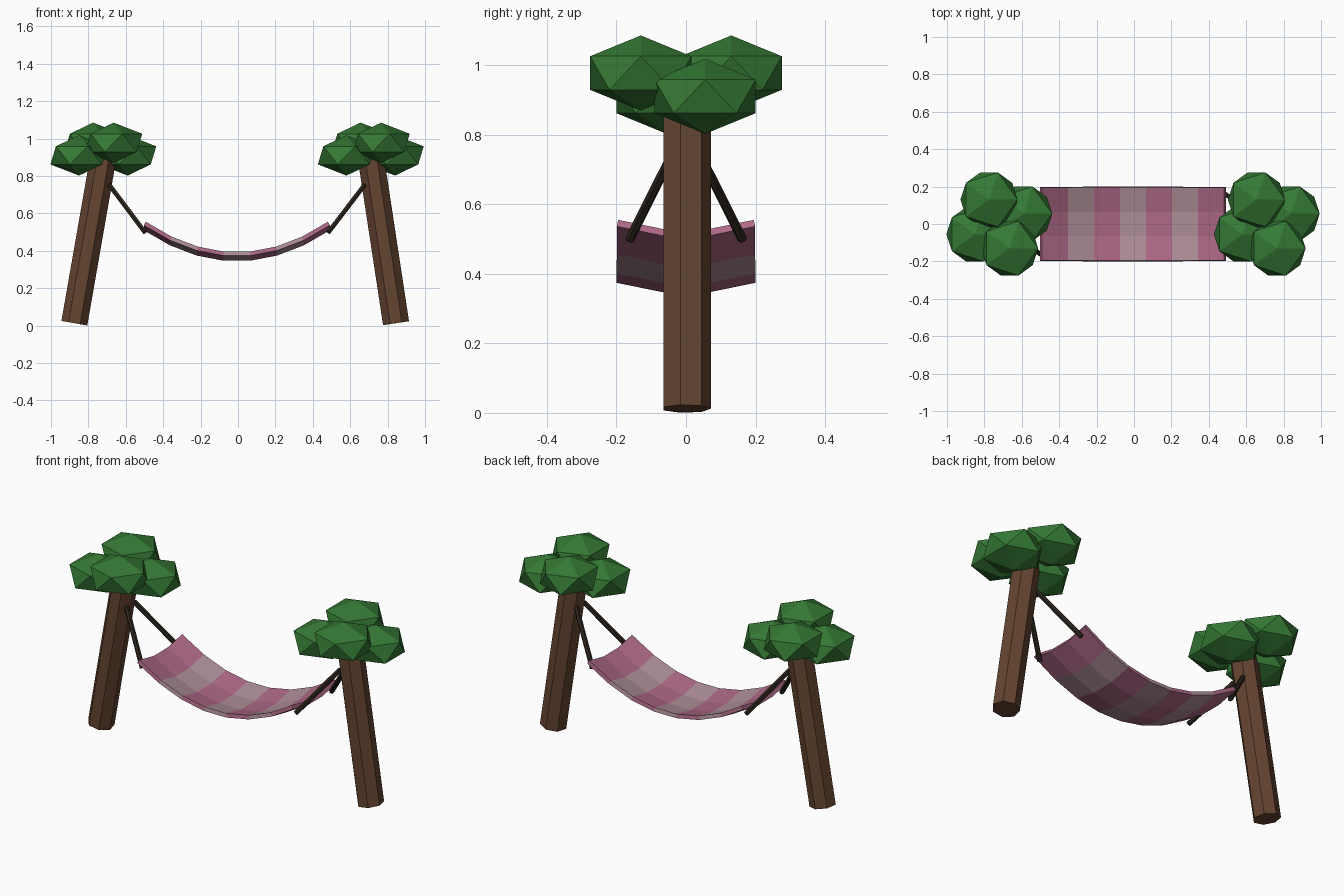
import bpy, bmesh
from mathutils import Vector

if "Cube" in bpy.data.objects:
    bpy.data.objects.remove(bpy.data.objects["Cube"])


def material(name, rgb):
    m = bpy.data.materials.new(name)
    m.diffuse_color = (*rgb, 1)
    m.use_nodes = True
    m.node_tree.nodes["Principled BSDF"].inputs["Base Color"].default_value = m.diffuse_color
    return m


BARK = material("bark", (0.13, 0.058, 0.03))
LEAF = material("leaf", (0.035, 0.19, 0.035))
ROPE = material("rope", (0.025, 0.018, 0.012))
PINK = material("pink_cloth", (0.42, 0.14, 0.24))
PALE = material("pale_cloth", (0.42, 0.27, 0.31))


def rod(name, start, end, radius, sides, mat):
    """Straight cylinder between two points."""
    start, end = Vector(start), Vector(end)
    axis = end - start
    bpy.ops.mesh.primitive_cylinder_add(vertices=sides, radius=radius, depth=axis.length,
                                        location=(start + end) / 2)
    ob = bpy.context.object
    ob.rotation_mode = 'QUATERNION'
    ob.rotation_quaternion = Vector((0, 0, 1)).rotation_difference(axis)
    ob.name = name
    ob.data.materials.append(mat)
    return ob


def leaf_clump(name, location):
    """Flattened icosahedron."""
    bpy.ops.mesh.primitive_ico_sphere_add(subdivisions=1, radius=1, location=location)
    ob = bpy.context.object
    ob.scale = (0.171, 0.171, 0.108)
    ob.name = name
    ob.data.materials.append(LEAF)


# Two leaning trees, each with four leaf clumps and a pair of ropes
trees = [("left", -0.875, -0.72, -0.688, -0.497),
         ("right", 0.845, 0.71, 0.677, 0.483)]
for side, foot_x, crown_x, knot_x, cloth_x in trees:
    rod(side + "_trunk", (foot_x, 0, 0.0125), (crown_x, 0, 0.9), 0.072, 7, BARK)
    clumps = [(-0.055, 0.13, 0.977), (0.055, -0.13, 0.977),
              (-0.13, -0.055, 0.91), (0.13, 0.055, 0.91)]
    for i, (dx, dy, z) in enumerate(clumps):
        leaf_clump(f"{side}_leaf_clump_{i + 1}", (crown_x + dx, dy, z))
    for label, s in (("front", -1), ("back", 1)):
        rod(f"{side}_{label}_rope", (knot_x, s * 0.035, 0.752),
            (cloth_x, s * 0.163, 0.498), 0.014, 6, ROPE)

# Striped hammock cloth: sagging grid given thickness
COLS, ROWS = 7, 3
bm = bmesh.new()
grid = []
for i in range(COLS + 1):
    u = 2 * i / COLS - 1
    column = []
    for j in range(ROWS + 1):
        v = 2 * j / ROWS - 1
        column.append(bm.verts.new((-0.006 + 0.487 * u, 0.195 * v,
                                    0.362 + 0.163 * u * u + 0.03 * v * v)))
    grid.append(column)
for i in range(COLS):
    for j in range(ROWS):
        f = bm.faces.new((grid[i][j], grid[i + 1][j], grid[i + 1][j + 1], grid[i][j + 1]))
        f.material_index = i % 2
mesh = bpy.data.meshes.new("hammock_cloth")
bm.to_mesh(mesh)
bm.free()
mesh.materials.append(PINK)
mesh.materials.append(PALE)
cloth = bpy.data.objects.new("hammock_cloth", mesh)
bpy.context.collection.objects.link(cloth)
thick = cloth.modifiers.new("thickness", 'SOLIDIFY')
thick.thickness = 0.022
thick.offset = -1
